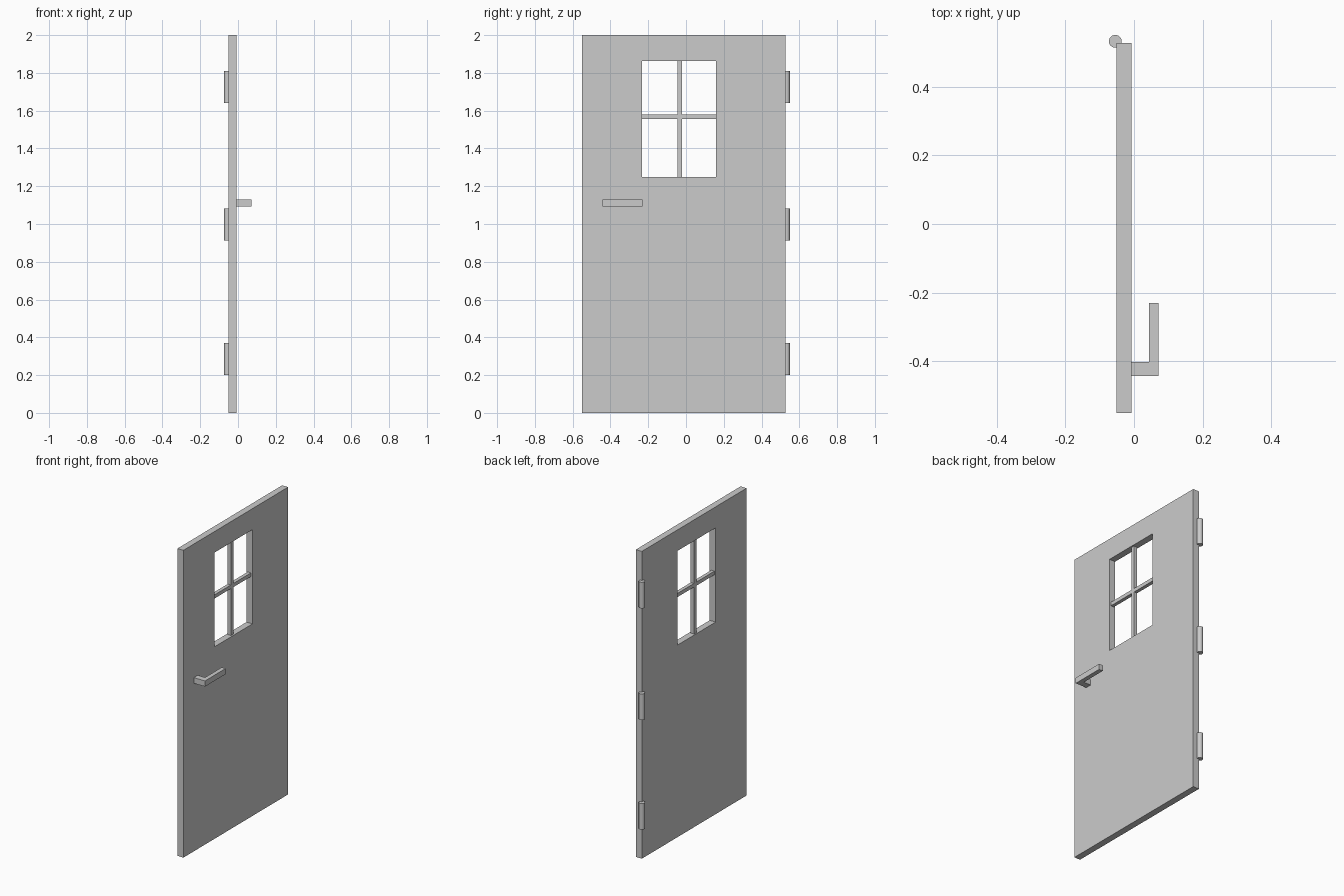
import bpy, bmesh
from mathutils import Vector

if "Cube" in bpy.data.objects:
    bpy.data.objects.remove(bpy.data.objects["Cube"])


def box(name, lo, hi):
    lo, hi = Vector(lo), Vector(hi)
    bpy.ops.mesh.primitive_cube_add(size=1, location=(lo + hi) / 2)
    ob = bpy.context.object
    ob.name = name
    ob.scale = hi - lo
    bpy.ops.object.transform_apply(location=False, rotation=False, scale=True)
    return ob


BACK, FRONT = -0.051, -0.008      # door faces in x
WY0, WY1, WZ0, WZ1 = -0.232, 0.16, 1.25, 1.863   # window opening

# door slab with window opening
door = box("door_panel", (BACK, -0.55, 0), (FRONT, 0.527, 2))
cutter = box("window_cutter", (-0.2, WY0, WZ0), (0.2, WY1, WZ1))
mod = door.modifiers.new("window", "BOOLEAN")
mod.operation = "DIFFERENCE"
mod.object = cutter
mod.solver = "EXACT"
bpy.context.view_layer.objects.active = door
bpy.ops.object.modifier_apply(modifier="window")
bpy.data.objects.remove(cutter)

# crossing window bars
box("window_bar_vertical", (-0.043, -0.046, WZ0), (-0.018, -0.022, WZ1))
box("window_bar_horizontal", (-0.042, WY0, 1.555), (-0.019, WY1, 1.579))

# L-shaped handle: outline in plan, extruded upward
outline = [(FRONT, -0.442), (0.072, -0.442), (0.072, -0.23),
           (0.044, -0.23), (0.044, -0.402), (FRONT, -0.402)]
bm = bmesh.new()
face = bm.faces.new([bm.verts.new((x, y, 1.093)) for x, y in outline])
ext = bmesh.ops.extrude_face_region(bm, geom=[face])
bmesh.ops.translate(bm, vec=(0, 0, 0.037),
                    verts=[v for v in ext["geom"] if isinstance(v, bmesh.types.BMVert)])
bmesh.ops.recalc_face_normals(bm, faces=bm.faces)
mesh = bpy.data.meshes.new("handle")
bm.to_mesh(mesh)
bm.free()
bpy.context.collection.objects.link(bpy.data.objects.new("handle", mesh))

# three hinge barrels on the back edge
for name, z in (("bottom", 0.285), ("middle", 0.998), ("top", 1.725)):
    bpy.ops.mesh.primitive_cylinder_add(vertices=32, radius=0.0185, depth=0.17,
                                        location=(-0.0545, 0.5315, z))
    bpy.context.object.name = "hinge_" + name
    bpy.ops.object.shade_smooth_by_angle()
